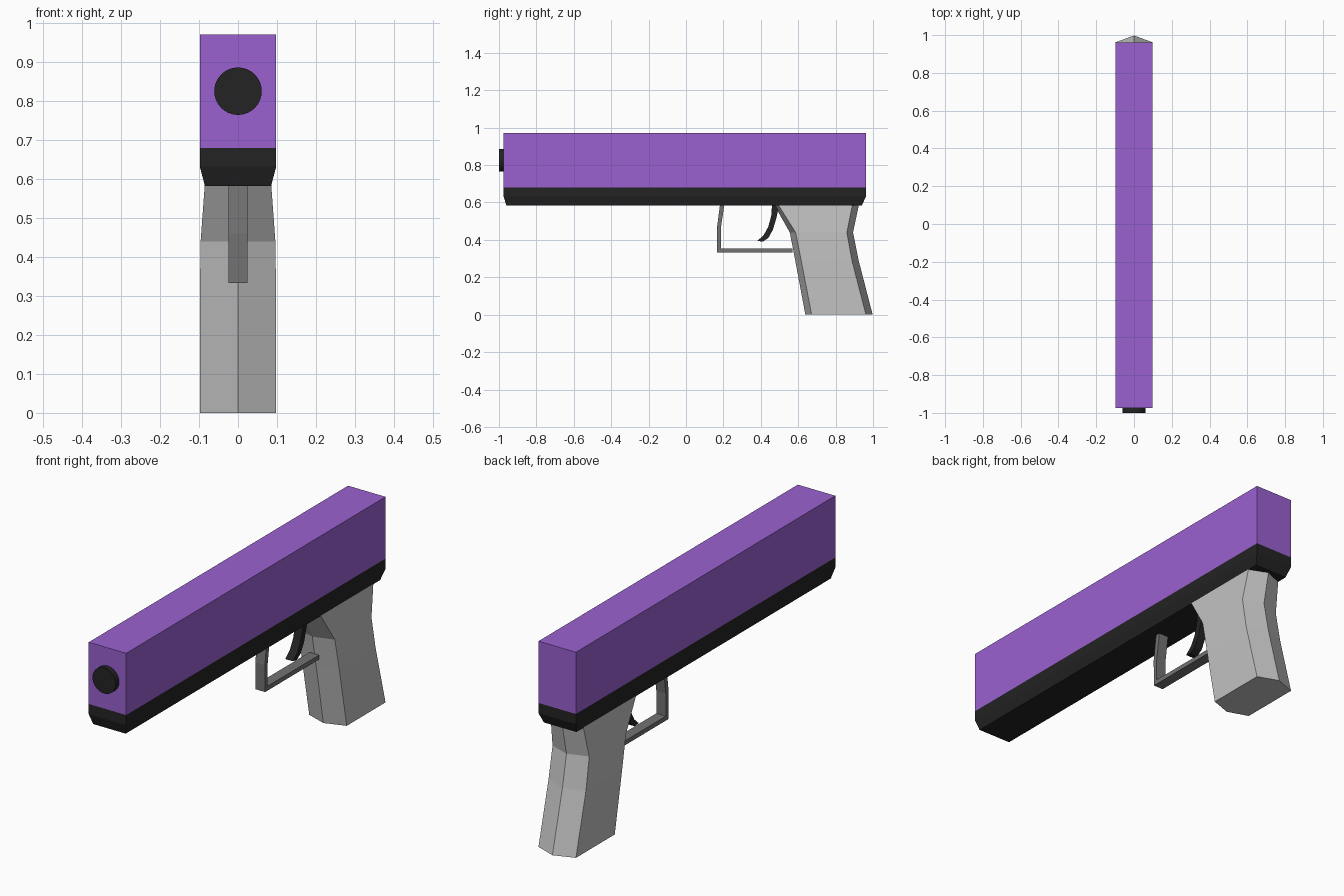
import bpy, bmesh, math

if "Cube" in bpy.data.objects:
    bpy.data.objects.remove(bpy.data.objects["Cube"])


def material(name, rgb):
    m = bpy.data.materials.new(name)
    m.diffuse_color = (*rgb, 1)
    m.use_nodes = True
    m.node_tree.nodes["Principled BSDF"].inputs["Base Color"].default_value = m.diffuse_color
    return m


PURPLE = material("purple", (0.32, 0.12, 0.63))
BLACK = material("black", (0.017, 0.017, 0.017))
LIGHT = material("light grey", (0.54, 0.54, 0.54))
DARK = material("dark grey", (0.17, 0.17, 0.17))


def loft(name, rings, mat):
    """Join rings of equal point count into a closed solid."""
    bm = bmesh.new()
    loops = [[bm.verts.new(p) for p in ring] for ring in rings]
    n = len(loops[0])
    for a, b in zip(loops, loops[1:]):
        for i in range(n):
            j = (i + 1) % n
            bm.faces.new((a[i], a[j], b[j], b[i]))
    bm.faces.new(loops[0][::-1])
    bm.faces.new(loops[-1])
    bmesh.ops.recalc_face_normals(bm, faces=bm.faces)
    mesh = bpy.data.meshes.new(name)
    bm.to_mesh(mesh)
    bm.free()
    mesh.materials.append(mat)
    obj = bpy.data.objects.new(name, mesh)
    bpy.context.collection.objects.link(obj)
    return obj


def rect(w, y0, y1, z):
    return [(-w, y0, z), (w, y0, z), (w, y1, z), (-w, y1, z)]


def strip(name, front, back, w, mat):
    """Bar of half width w that follows two side-view edges."""
    rings = [[(-w, *f), (w, *f), (w, *b), (-w, *b)] for f, b in zip(front, back)]
    return loft(name, rings, mat)


# Upper block and the tapered frame beneath it
loft("slide", [rect(0.098, -0.975, 0.962, z) for z in (0.68, 0.972)], PURPLE)
loft("frame", [rect(0.085, -0.96, 0.94, 0.583), rect(0.098, -0.975, 0.962, 0.632),
               rect(0.098, -0.975, 0.962, 0.68)], BLACK)

# Round muzzle plug
muzzle = [[(0.061 * math.cos(k * math.tau / 32), y, 0.826 + 0.061 * math.sin(k * math.tau / 32))
           for k in range(32)] for y in (-1.0, -0.97)]
loft("muzzle", muzzle, BLACK)

# Six-sided grip: z, half width, front ridge, front edge, rear edge, rear ridge
sections = [(0.0, 0.098, 0.638, 0.672, 0.962, 0.998),
            (0.29, 0.098, 0.584, 0.616, 0.887, 0.923),
            (0.44, 0.096, 0.555, 0.586, 0.860, 0.893),
            (0.59, 0.085, 0.470, 0.492, 0.890, 0.925)]
loft("grip", [[(0, fr, z), (w, fe, z), (w, re, z), (0, rr, z), (-w, re, z), (-w, fe, z)]
              for z, w, fr, fe, re, rr in sections], LIGHT)

# Trigger guard
strip("trigger_guard",
      [(0.182, 0.59), (0.165, 0.46), (0.167, 0.333), (0.57, 0.333)],
      [(0.205, 0.59), (0.186, 0.46), (0.186, 0.354), (0.57, 0.354)], 0.025, DARK)

# Curved trigger
strip("trigger",
      [(0.460, 0.59), (0.456, 0.53), (0.440, 0.47), (0.415, 0.425), (0.382, 0.395)],
      [(0.498, 0.59), (0.484, 0.52), (0.465, 0.455), (0.440, 0.410), (0.410, 0.390)], 0.02, BLACK)
